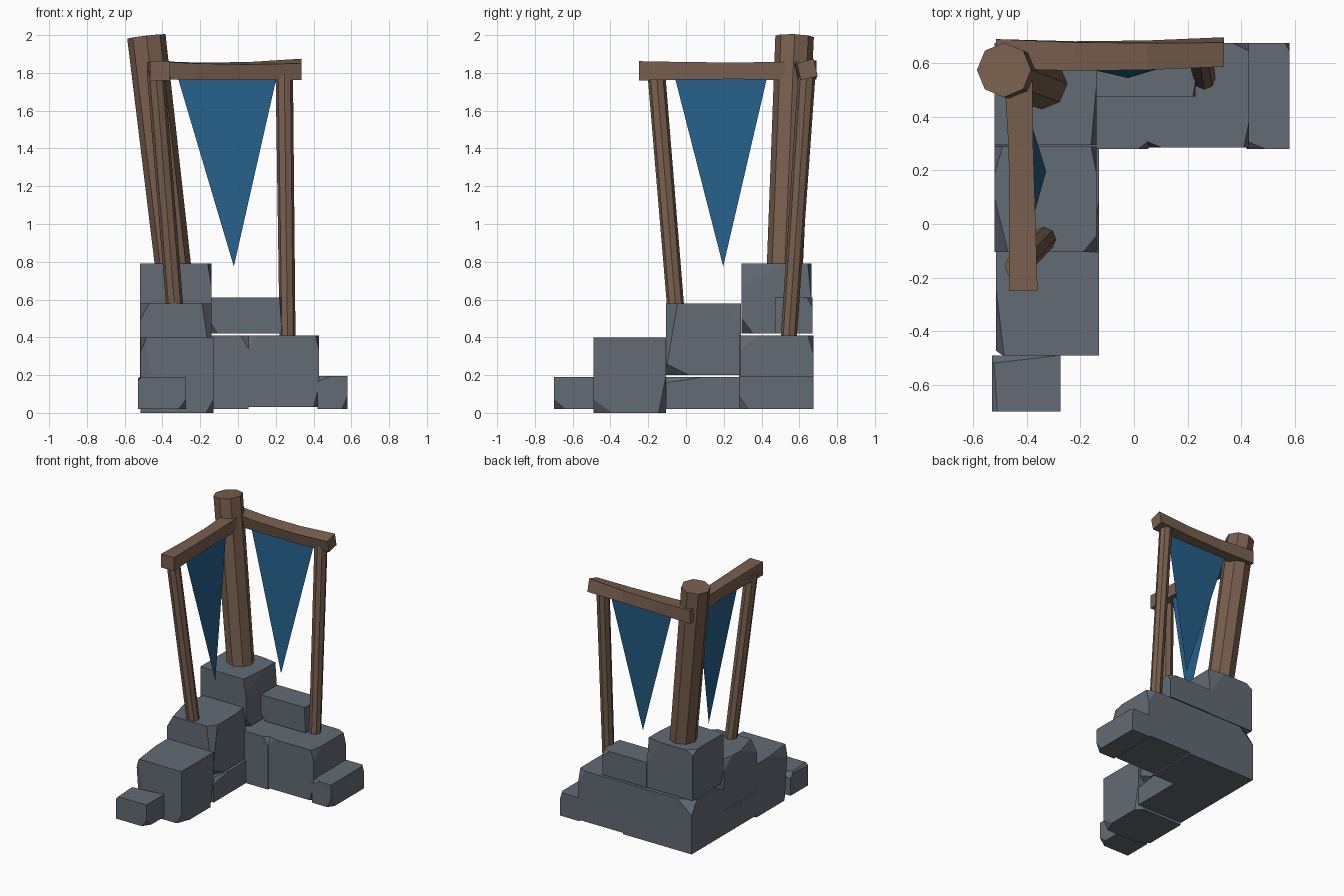
import bpy, bmesh
from mathutils import Vector

if "Cube" in bpy.data.objects:
    bpy.data.objects.remove(bpy.data.objects["Cube"])


def material(name, rgb):
    m = bpy.data.materials.new(name)
    m.diffuse_color = (*rgb, 1)
    m.use_nodes = True
    m.node_tree.nodes["Principled BSDF"].inputs["Base Color"].default_value = m.diffuse_color
    return m


STONE = material("grey stone", (0.125, 0.145, 0.175))
WOOD = material("brown wood", (0.19, 0.115, 0.078))
CLOTH = material("blue cloth", (0.018, 0.115, 0.25))


def finish(name, bm, mat):
    bmesh.ops.recalc_face_normals(bm, faces=bm.faces)
    me = bpy.data.meshes.new(name)
    bm.to_mesh(me)
    bm.free()
    me.materials.append(mat)
    ob = bpy.data.objects.new(name, me)
    bpy.context.collection.objects.link(ob)
    return ob


def block(name, lo, hi, chips):
    """Stone box; each chip is (corner signs, cut length along x, y, z)."""
    lo, hi = Vector(lo), Vector(hi)
    bm = bmesh.new()
    bmesh.ops.create_cube(bm, size=1)
    for v in bm.verts:
        v.co = Vector([(lo[i] + hi[i]) / 2 + v.co[i] * (hi[i] - lo[i]) for i in range(3)])
    for signs, cut in chips:
        corner = Vector([hi[i] if signs[i] > 0 else lo[i] for i in range(3)])
        normal = Vector([signs[i] / cut[i] for i in range(3)])
        point = corner - Vector((signs[0] * cut[0], 0, 0))
        res = bmesh.ops.bisect_plane(bm, geom=bm.verts[:] + bm.edges[:] + bm.faces[:],
                                     plane_co=point, plane_no=normal, clear_outer=True)
        edges = [g for g in res["geom_cut"] if isinstance(g, bmesh.types.BMEdge)]
        if edges:
            bmesh.ops.contextual_create(bm, geom=edges)
    return finish(name, bm, STONE)


def post(name, a, b, r1, r2, sides=8):
    """Round timber between two points."""
    a, b = Vector(a), Vector(b)
    bm = bmesh.new()
    bmesh.ops.create_cone(bm, cap_ends=True, segments=sides, radius1=r1, radius2=r2,
                          depth=(b - a).length)
    rot = Vector((0, 0, 1)).rotation_difference(b - a).to_matrix().to_4x4()
    rot.translation = (a + b) / 2
    bm.transform(rot)
    return finish(name, bm, WOOD)


def beam(name, rings):
    """Loft of four-cornered rings."""
    bm = bmesh.new()
    rows = [[bm.verts.new(p) for p in ring] for ring in rings]
    for r, s in zip(rows, rows[1:]):
        for i in range(4):
            bm.faces.new((r[i], r[(i + 1) % 4], s[(i + 1) % 4], s[i]))
    bm.faces.new(rows[0])
    bm.faces.new(rows[-1])
    return finish(name, bm, WOOD)


def banner(name, pts):
    bm = bmesh.new()
    bm.faces.new([bm.verts.new(p) for p in pts])
    return finish(name, bm, CLOTH)


# left arm of the wall, stepping up towards the corner
block("front_step_stone", (-.53, -.70, .02), (-.275, -.49, .19),
      [((-1, 1, 1), (.25, .03, .04)), ((1, -1, -1), (.04, .06, .05)), ((-1, -1, 1), (.02, .3, .02))])
block("left_low_stone", (-.515, -.49, 0), (-.13, -.105, .40),
      [((-1, -1, 1), (.03, .25, .08)), ((-1, -1, -1), (.10, .05, .5)), ((1, -1, -1), (.04, .10, .07)),
       ((1, 1, -1), (.05, .04, .2))])
block("left_base_stone", (-.52, -.105, .02), (-.13, .28, .19),
      [((1, -1, 1), (.03, .2, .03))])
block("left_middle_stone", (-.52, -.105, .20), (-.14, .29, .58),
      [((-1, -1, 1), (.05, .20, .09)), ((1, -1, 1), (.05, .06, .35)), ((-1, 1, 1), (.03, .10, .08)),
       ((1, -1, -1), (.06, .12, .06)), ((1, 1, 1), (.02, .10, .12))])

# corner stones
block("corner_base_stone", (-.52, .28, .02), (.055, .675, .41),
      [((-1, 1, 1), (.12, .06, .10)), ((1, -1, 1), (.04, .03, .07)), ((-1, -1, 1), (.05, .12, .05))])
block("corner_top_stone", (-.52, .295, .42), (-.14, .665, .79),
      [((1, -1, 1), (.02, .22, .12)), ((-1, -1, -1), (.10, .03, .10)), ((1, 1, 1), (.12, .02, .2)),
       ((1, -1, -1), (.08, .06, .08)), ((-1, 1, 1), (.05, .06, .03))])

# right arm of the wall
block("right_low_stone", (.055, .285, .03), (.43, .675, .41),
      [((1, -1, 1), (.02, .10, .08)), ((-1, -1, 1), (.05, .02, .06)), ((1, -1, -1), (.03, .05, .12)),
       ((1, 1, 1), (.06, .03, .1))])
block("right_step_stone", (.42, .28, .02), (.58, .675, .195),
      [((1, 1, 1), (.015, .03, .05)), ((1, -1, -1), (.03, .05, .07)), ((-1, -1, 1), (.07, .03, .03))])
block("right_back_stone", (-.14, .475, .42), (.23, .67, .61),
      [((1, 1, 1), (.06, .03, .05)), ((1, -1, 1), (.01, .06, .15)), ((-1, -1, -1), (.03, .03, .05))])

# leaning timbers
post("corner_pillar", (-.335, .52, .70), (-.485, .575, 1.993), .095, .102)
post("front_post", (-.33, -.05, .50), (-.436, -.158, 1.81), .045, .047)
post("right_post", (.263, .54, .34), (.245, .64, 1.80), .042, .046)

# slightly bowed beams
beam("front_beam", [[(x0, y, z0), (x1, y, z0), (x1, y, z1), (x0, y, z1)] for y, x0, x1, z0, z1 in
                    ((-.25, -.467, -.36, 1.76, 1.862), (.02, -.465, -.368, 1.765, 1.857),
                     (.28, -.468, -.376, 1.767, 1.855), (.57, -.485, -.38, 1.76, 1.86))])
beam("right_beam", [
    [(x, y + .02, z), (x, y + .11, z + .02 * t), (x, y + .11 - .02 * t, z + h), (x, y, z + h - .025 * t)]
    for x, y, z, h, t in ((-.515, .58, 1.765, .10, 0), (-.22, .572, 1.763, .092, .2),
                          (.05, .575, 1.762, .095, .5), (.335, .587, 1.762, .113, 1))])

# hanging pennants
banner("right_banner", ((-.32, .613, 1.78), (.205, .613, 1.78), (-.022, .545, .775)))
banner("front_banner", ((-.40, -.06, 1.78), (-.40, .43, 1.78), (-.328, .197, .775)))
